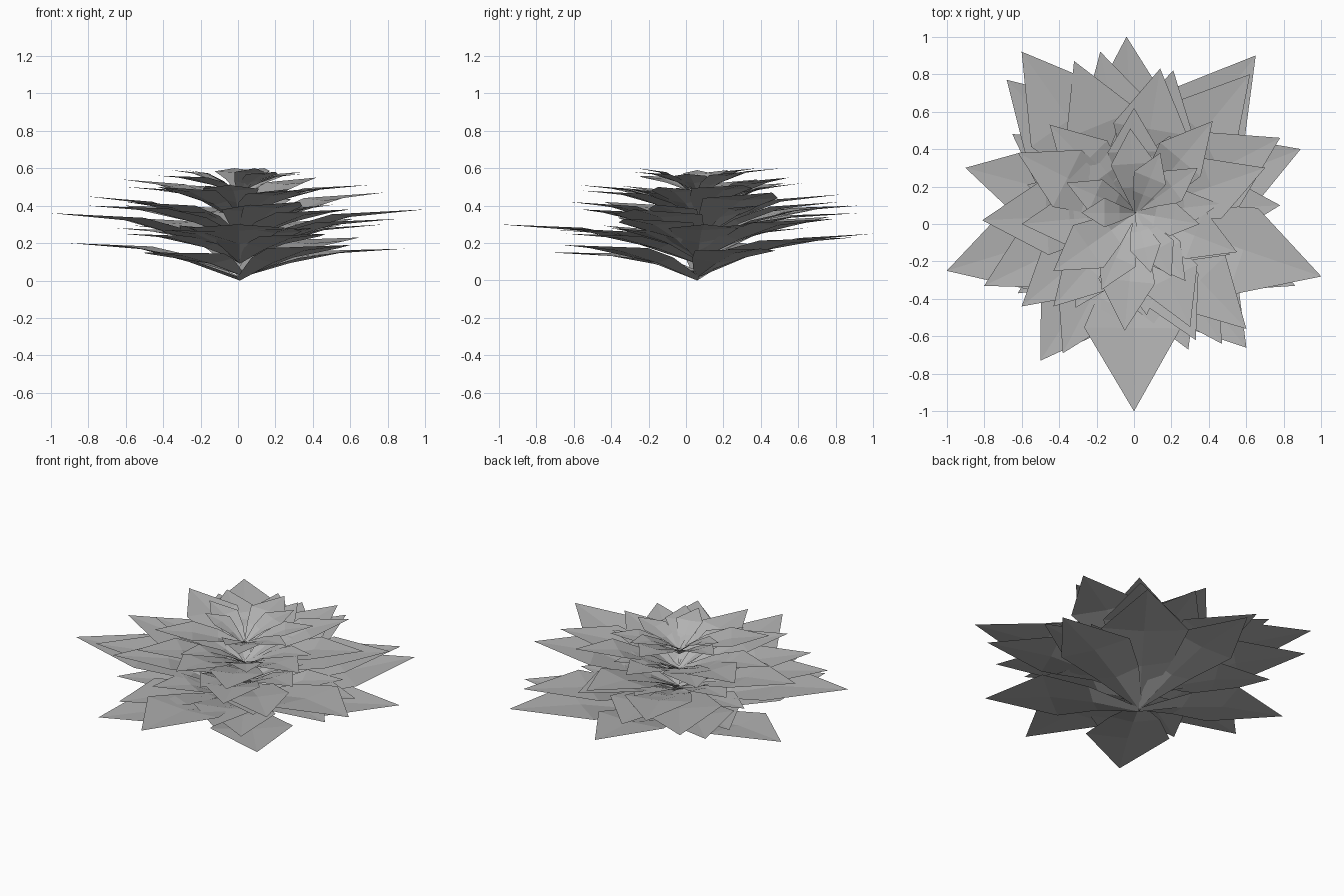
import bpy, bmesh, random
from math import cos, sin, tau
from mathutils import Vector

if "Cube" in bpy.data.objects:
    bpy.data.objects.remove(bpy.data.objects["Cube"])

random.seed(4)
CENTRE = Vector((0.01, 0.06, 0))

grey = bpy.data.materials.new("leaf_grey")
grey.diffuse_color = (0.45, 0.45, 0.45, 1)
grey.use_nodes = True
grey.node_tree.nodes["Principled BSDF"].inputs["Base Color"].default_value = grey.diffuse_color


def add_leaf(bm, tip, base_z, width):
    """Folded, pointed leaf from the central axis to its tip."""
    base = CENTRE + Vector((0, 0, base_z))
    run = Vector((tip[0], tip[1], 0)) - CENTRE
    length = run.length
    side = Vector((-run.y, run.x, 0)).normalized()
    rise = tip[2] - base_z
    rows = []
    # fraction along leaf, fraction of rise, half width, edge lift
    for t, h, w, lift in ((0, 0, 0.08, 0.02), (0.3, 0.5, 0.62, 0.03),
                          (0.58, 0.84, 1.0, 0.015)):
        mid = base + run * t + Vector((0, 0, rise * h))
        wl = w * width * length * random.uniform(0.9, 1.1)
        wr = w * width * length * random.uniform(0.9, 1.1)
        up = Vector((0, 0, lift * length))
        rows.append([bm.verts.new(p) for p in
                     (mid + side * wl + up, mid, mid - side * wr + up)])
    for a, b in zip(rows, rows[1:]):
        bm.faces.new((a[0], a[1], b[1], b[0]))
        bm.faces.new((a[1], a[2], b[2], b[1]))
    end = bm.verts.new(tip)
    left, mid, right = rows[-1]
    bm.faces.new((left, mid, end))
    bm.faces.new((mid, right, end))


def add_tier(name, base_z, width, tips, filler=None):
    """Ring of leaves; filler = (count, radius, tip z, turn) adds short ones between."""
    bm = bmesh.new()
    tips = list(tips)
    if filler:
        count, radius, z, turn = filler
        for i in range(count):
            a = (i + turn) * tau / count
            tips.append((CENTRE.x + radius * cos(a), CENTRE.y + radius * sin(a),
                         z + random.uniform(-0.02, 0.02)))
    for i, tip in enumerate(tips):
        add_leaf(bm, tip, base_z + 0.015 * (i % 3), width)
    mesh = bpy.data.meshes.new(name)
    bm.to_mesh(mesh)
    bm.free()
    mesh.materials.append(grey)
    bpy.context.collection.objects.link(bpy.data.objects.new(name, mesh))


# Lowest, largest leaves
add_tier("bottom_leaves", 0.0, 0.25, [
    (-.9, .3, .2), (.89, .4, .17), (-.5, -.73, .15), (.6, -.66, .19),
    (-.04, 1, .25), (.65, .9, .23)])

# Widest ring
add_tier("lower_leaves", 0.09, 0.24, [
    (0, -1, .3), (-1, -.25, .36), (1, -.28, .38), (-.68, .77, .34),
    (.62, .8, .33), (-.38, -.69, .27), (.29, -.67, .28), (.78, .1, .3),
    (-.65, .48, .28), (.47, -.64, .25), (-.62, -.37, .25), (.86, -.33, .33)],
    (5, .6, .28, .3))

# Middle ring
add_tier("middle_leaves", 0.19, 0.24, [
    (-.81, .02, .45), (.78, .46, .47), (-.8, -.33, .4), (-.32, .87, .4),
    (-.18, .92, .36), (.14, .83, .46), (.21, .82, .42), (.33, -.62, .42),
    (-.6, -.44, .42), (.6, -.56, .38), (-.6, .92, .4)],
    (6, .55, .39, .6))

# Upper ring
add_tier("upper_leaves", 0.31, 0.24, [
    (-.62, .38, .54), (.42, .55, .55), (-.45, .53, .52), (-.43, -.44, .5),
    (-.05, -.57, .51), (.7, .3, .51), (.3, -.55, .48), (.55, -.15, .5),
    (-.6, 0, .5), (0, .62, .52)],
    (6, .45, .49, .1))

# Small leaves at the heart
add_tier("heart_leaves", 0.44, 0.25, [
    (-.36, .22, .59), (-.43, -.25, .56), (.35, 0, .57), (.34, .3, .58),
    (-.02, .51, .6), (.2, -.28, .58), (.09, -.26, .6), (-.28, .06, .59),
    (.14, .38, .6)])
